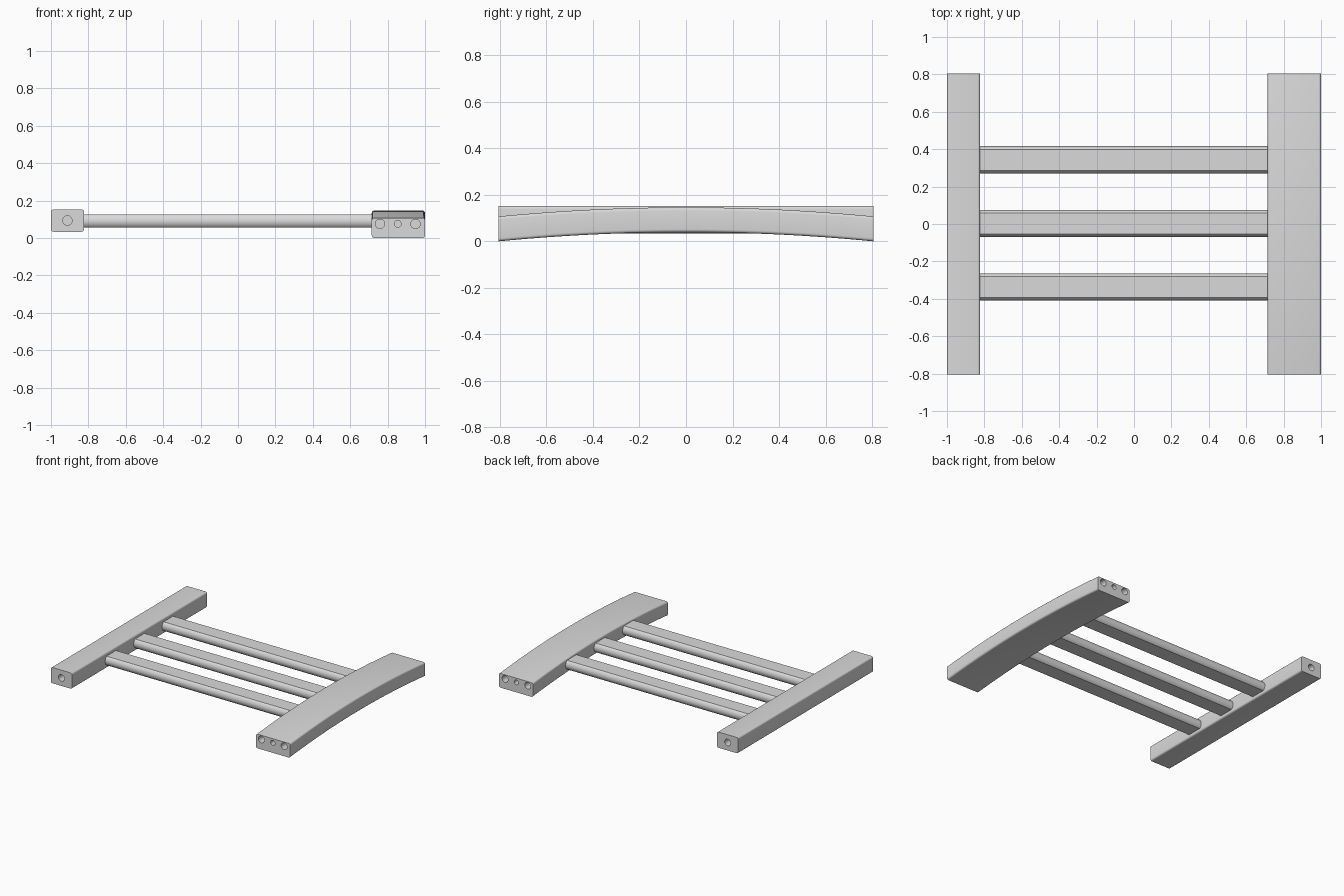
import bpy
import bmesh
import math

if "Cube" in bpy.data.objects:
    bpy.data.objects.remove(bpy.data.objects["Cube"])

grey = bpy.data.materials.new("light_grey")
grey.diffuse_color = (0.7, 0.7, 0.7, 1)
grey.use_nodes = True
grey.node_tree.nodes["Principled BSDF"].inputs["Base Color"].default_value = grey.diffuse_color


def sweep(name, sections):
    """Skin a list of equal-length closed sections and cap both ends."""
    bm = bmesh.new()
    rings = [[bm.verts.new(p) for p in s] for s in sections]
    n = len(rings[0])
    for a, b in zip(rings, rings[1:]):
        for i in range(n):
            j = (i + 1) % n
            bm.faces.new((a[i], a[j], b[j], b[i]))
    bm.faces.new(rings[0])
    bm.faces.new(rings[-1])
    bmesh.ops.recalc_face_normals(bm, faces=bm.faces)
    mesh = bpy.data.meshes.new(name)
    bm.to_mesh(mesh)
    bm.free()
    mesh.materials.append(grey)
    obj = bpy.data.objects.new(name, mesh)
    bpy.context.collection.objects.link(obj)
    return obj


def activate(obj):
    bpy.ops.object.select_all(action='DESELECT')
    obj.select_set(True)
    bpy.context.view_layer.objects.active = obj


def smooth(obj):
    activate(obj)
    bpy.ops.object.shade_smooth_by_angle(angle=math.radians(30))


def rounded_rect(x0, x1, z0, z1, r, steps=5):
    pts = []
    corners = ((x1 - r, z1 - r), (x0 + r, z1 - r), (x0 + r, z0 + r), (x1 - r, z0 + r))
    for k, (cx, cz) in enumerate(corners):
        for i in range(steps + 1):
            a = math.pi / 2 * (k + i / steps)
            pts.append((cx + r * math.cos(a), cz + r * math.sin(a)))
    return pts


def rail(name, profile, rise, segments, holes, depth=0.16):
    """Rail along y, arched upward by rise, with blind holes in both ends."""
    half = 0.805
    sections = []
    for i in range(segments + 1):
        t = -1 + 2 * i / segments
        sections.append([(x, half * t, z + rise * (1 - t * t)) for x, z in profile])
    obj = sweep(name, sections)
    for hx, hz, r in holes:
        for side in (-1, 1):
            circle = [(hx + r * math.cos(k * math.tau / 32), hz + r * math.sin(k * math.tau / 32))
                      for k in range(32)]
            cutter = sweep("hole_cutter", [[(x, side * y, z) for x, z in circle]
                                           for y in (half - depth, half + 0.05)])
            cutter.hide_render = True
            activate(obj)
            mod = obj.modifiers.new("hole", 'BOOLEAN')
            mod.operation = 'DIFFERENCE'
            mod.solver = 'EXACT'
            mod.object = cutter
            bpy.ops.object.modifier_apply(modifier=mod.name)
            bpy.data.objects.remove(cutter)
    smooth(obj)


# Straight lower rail with one hole per end
rail("straight_rail", rounded_rect(-1.0, -0.823, 0.033, 0.152, 0.013), 0, 1,
     [(-0.912, 0.093, 0.025)])

# Arched top rail with three holes per end
rail("arched_rail", rounded_rect(0.715, 1.0, 0.0, 0.107, 0.013), 0.039, 32,
     [(0.759, 0.075, 0.025), (0.854, 0.075, 0.018), (0.949, 0.075, 0.025)])

# Flat slats with bulging front and back edges
half_h, bulge, half_w = 0.034, 0.017, 0.073
radius = (half_h ** 2 + bulge ** 2) / (2 * bulge)
span = math.asin(half_h / radius)
edge = [(half_w - radius + radius * math.cos(a), radius * math.sin(a))
        for a in (span * (-1 + 2 * i / 12) for i in range(13))]
slat_profile = edge + [(-y, -z) for y, z in edge]
for number, cy in enumerate((-0.337, 0.003, 0.343), 1):
    slat = sweep(f"slat_{number}", [[(x, cy + y, 0.09 + z) for y, z in slat_profile]
                                    for x in (-0.835, 0.73)])
    smooth(slat)
